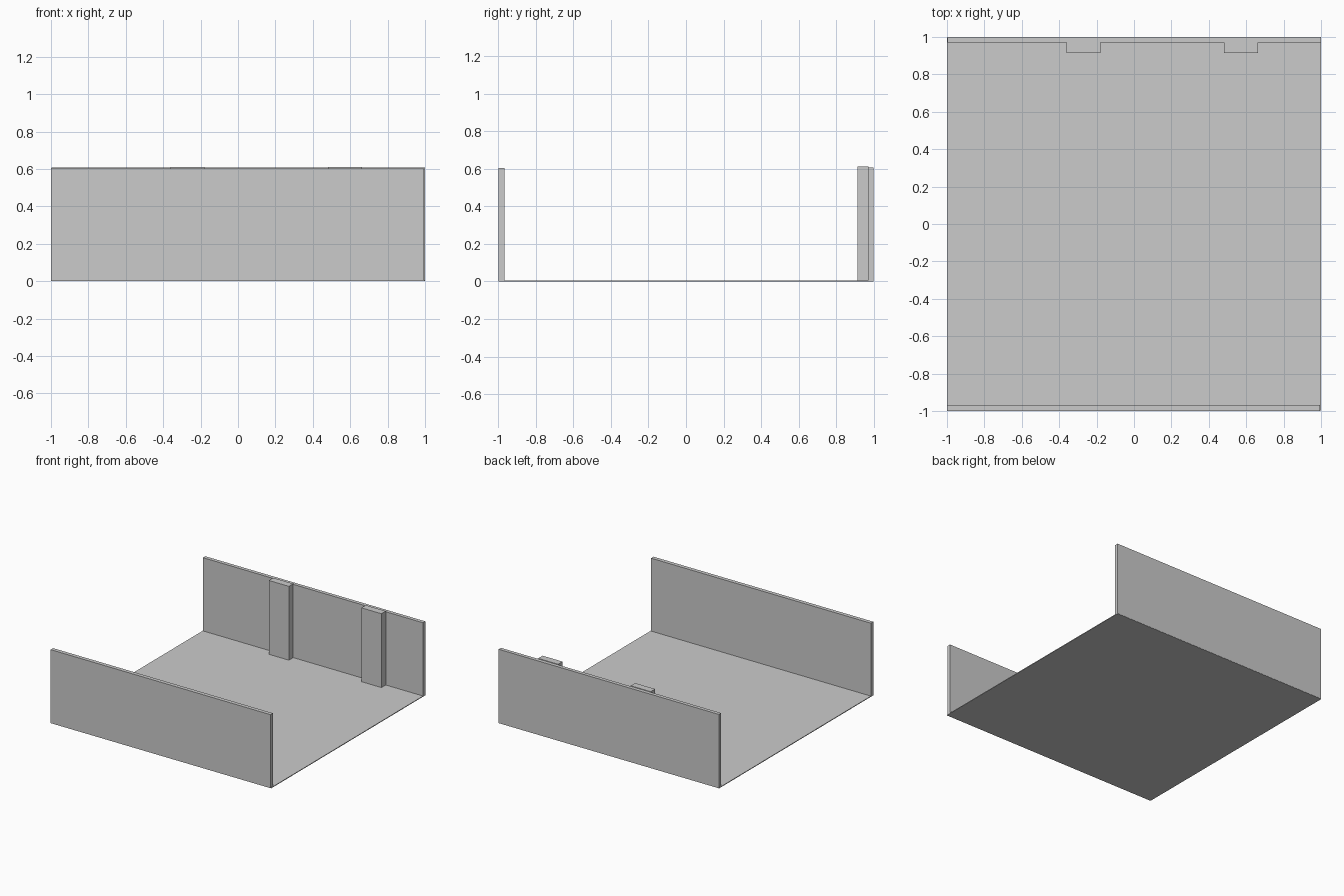
import bpy

if "Cube" in bpy.data.objects:
    bpy.data.objects.remove(bpy.data.objects["Cube"], do_unlink=True)

# One plain grey for every part
GREY = (0.6, 0.6, 0.6, 1.0)
grey = bpy.data.materials.new("plain_grey")
grey.use_nodes = True
grey.diffuse_color = GREY
grey.node_tree.nodes["Principled BSDF"].inputs["Base Color"].default_value = GREY


def box(name, x, y, z):
    """Axis-aligned box from (low, high) pairs."""
    spans = (x, y, z)
    bpy.ops.mesh.primitive_cube_add(size=1, location=[(a + b) / 2 for a, b in spans])
    part = bpy.context.object
    part.name = name
    part.scale = [b - a for a, b in spans]
    bpy.ops.object.transform_apply(location=False, rotation=False, scale=True)
    part.data.materials.append(grey)
    return part


# Floor slab
box("floor", (-1, 1), (-0.998, 0.998), (0, 0.006))

# Long walls at the front and back
box("front_wall", (-1, 0.994), (-1, -0.968), (0.001, 0.604))
box("back_wall", (-0.998, 1), (0.97, 1), (0.001, 0.607))

# Two pillars standing against the back wall
for name, left in (("right_pillar", -0.36), ("left_pillar", 0.48)):
    box(name, (left, left + 0.182), (0.914, 0.971), (0.006, 0.612))
